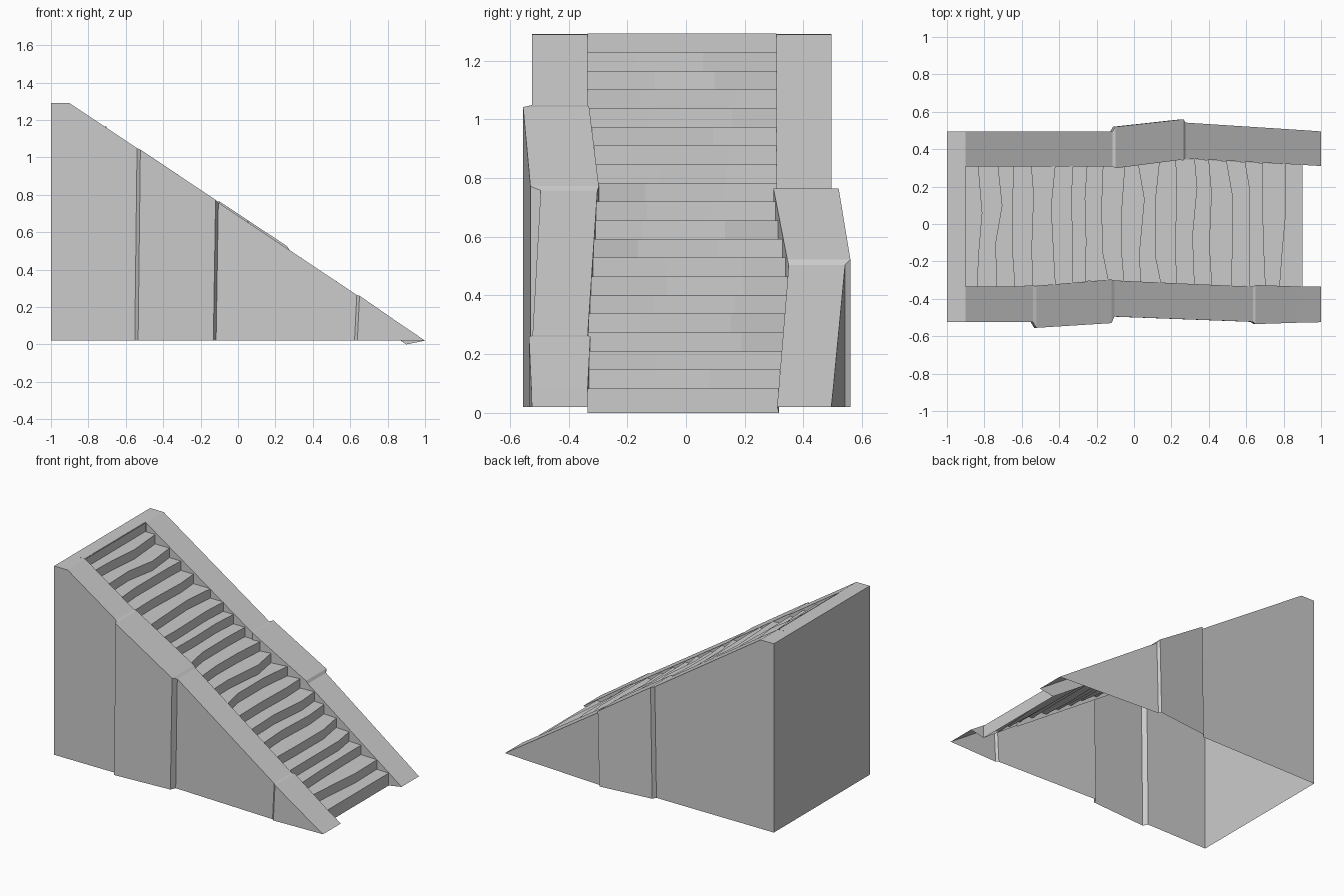
import bpy, bmesh, random
from mathutils import Vector

random.seed(4)
if "Cube" in bpy.data.objects:
    bpy.data.objects.remove(bpy.data.objects["Cube"])

stone = bpy.data.materials.new("grey_stone")
stone.use_nodes = True
GREY = (0.6, 0.6, 0.6, 1)
stone.diffuse_color = GREY
stone.node_tree.nodes["Principled BSDF"].inputs["Base Color"].default_value = GREY

BASE, TOP, SLOPE, LIP = 0.02, 1.29, 0.668, 0.087


def height(x):
    return min(TOP, BASE + SLOPE * (1 - x))


def make(name, quads):
    """Build a mesh from (corner points, outward hint) pairs."""
    bm = bmesh.new()
    for pts, hint in quads:
        face = bm.faces.new([bm.verts.new(p) for p in pts])
        face.normal_update()
        if face.normal.dot(Vector(hint)) < 0:
            face.normal_flip()
    bmesh.ops.remove_doubles(bm, verts=bm.verts, dist=0.0005)
    bmesh.ops.dissolve_degenerate(bm, edges=bm.edges, dist=0.0005)
    mesh = bpy.data.meshes.new(name)
    bm.to_mesh(mesh)
    bm.free()
    mesh.materials.append(stone)
    obj = bpy.data.objects.new(name, mesh)
    bpy.context.collection.objects.link(obj)
    return obj


# Wall plans: x, outer y, inner y, lift above the slope
front_plan = [(-1, -.525, -.335, 0), (-.9, -.525, -.335, 0), (-.54, -.525, -.335, 0),
              (-.522, -.555, -.33, .005), (-.12, -.53, -.297, .004),
              (-.105, -.495, -.302, 0), (.635, -.523, -.335, 0),
              (.65, -.535, -.326, .006), (.9, -.527, -.335, 0), (1, -.525, -.335, 0)]
back_plan = [(-1, .495, .308, 0), (-.9, .495, .308, 0), (-.115, .495, .308, 0),
             (-.1, .52, .298, .01), (.265, .56, .345, .012),
             (.275, .542, .35, 0), (.9, .502, .316, 0), (1, .495, .31, 0)]


def wall(name, plan):
    side = 1 if plan[0][1] > 0 else -1
    rows = []
    for x, outer, inner, lift in plan:
        z = height(x) + lift
        lean = 0.012 if -.9 < x < .9 else 0      # joints lean slightly
        lip = max(z - LIP, 0) if x < 1 else BASE
        rows.append(((x - lean, outer, BASE), (x, outer, z), (x, inner, z), (x, inner, lip)))
    quads = []
    for a, b in zip(rows, rows[1:]):
        for k, hint in enumerate(((0, side, 0), (0.3, 0, 1), (0, -side, 0))):
            if k == 2 and a[0][0] < -.95:
                continue                          # landing covers this part
            quads.append(((a[k], b[k], b[k + 1], a[k + 1]), hint))
    return make(name, quads)


wall("front_side_wall", front_plan)
wall("back_side_wall", back_plan)


def inner_edge(plan, x):
    for a, b in zip(plan, plan[1:]):
        if a[0] <= x <= b[0]:
            t = (x - a[0]) / (b[0] - a[0])
            return a[2] + t * (b[2] - a[2])
    return plan[-1][2]


# Worn steps: every riser is bent at two points across its width
COUNT, RUN, RISE = 20, 0.095, 0.0636


def riser_line(j):
    x = 0.9 - RUN * j
    y0, y1 = inner_edge(front_plan, x), inner_edge(back_plan, x)
    line = []
    for t in (0, random.uniform(.2, .4), random.uniform(.6, .8), 1):
        wear = 0 if j in (0, COUNT - 1) else random.uniform(-.028, .012)
        line.append((x + wear, y0 + t * (y1 - y0)))
    return line


lines = [riser_line(j) for j in range(COUNT)]
quads = []
for j, line in enumerate(lines):
    low = BASE + RISE * j if j else 0
    high = BASE + RISE * (j + 1)
    for k in range(3):
        (xa, ya), (xb, yb) = line[k], line[k + 1]
        quads.append((((xa, ya, low), (xb, yb, low), (xb, yb, high), (xa, ya, high)), (1, 0, 0)))
        if j + 1 < COUNT:
            (xc, yc), (xd, yd) = lines[j + 1][k], lines[j + 1][k + 1]
            quads.append((((xa, ya, high), (xb, yb, high), (xd, yd, high), (xc, yc, high)), (0, 0, 1)))
make("steps", quads)

# Flat landing between the walls and the tall end wall
y0, y1 = front_plan[0][2], back_plan[0][2]
make("top_landing", [(((-1, y0, TOP), (-.9, y0, TOP), (-.9, y1, TOP), (-1, y1, TOP)), (0, 0, 1))])
o0, o1 = front_plan[0][1], back_plan[0][1]
make("end_wall", [(((-1, o0, BASE), (-1, o1, BASE), (-1, o1, TOP), (-1, o0, TOP)), (-1, 0, 0))])
